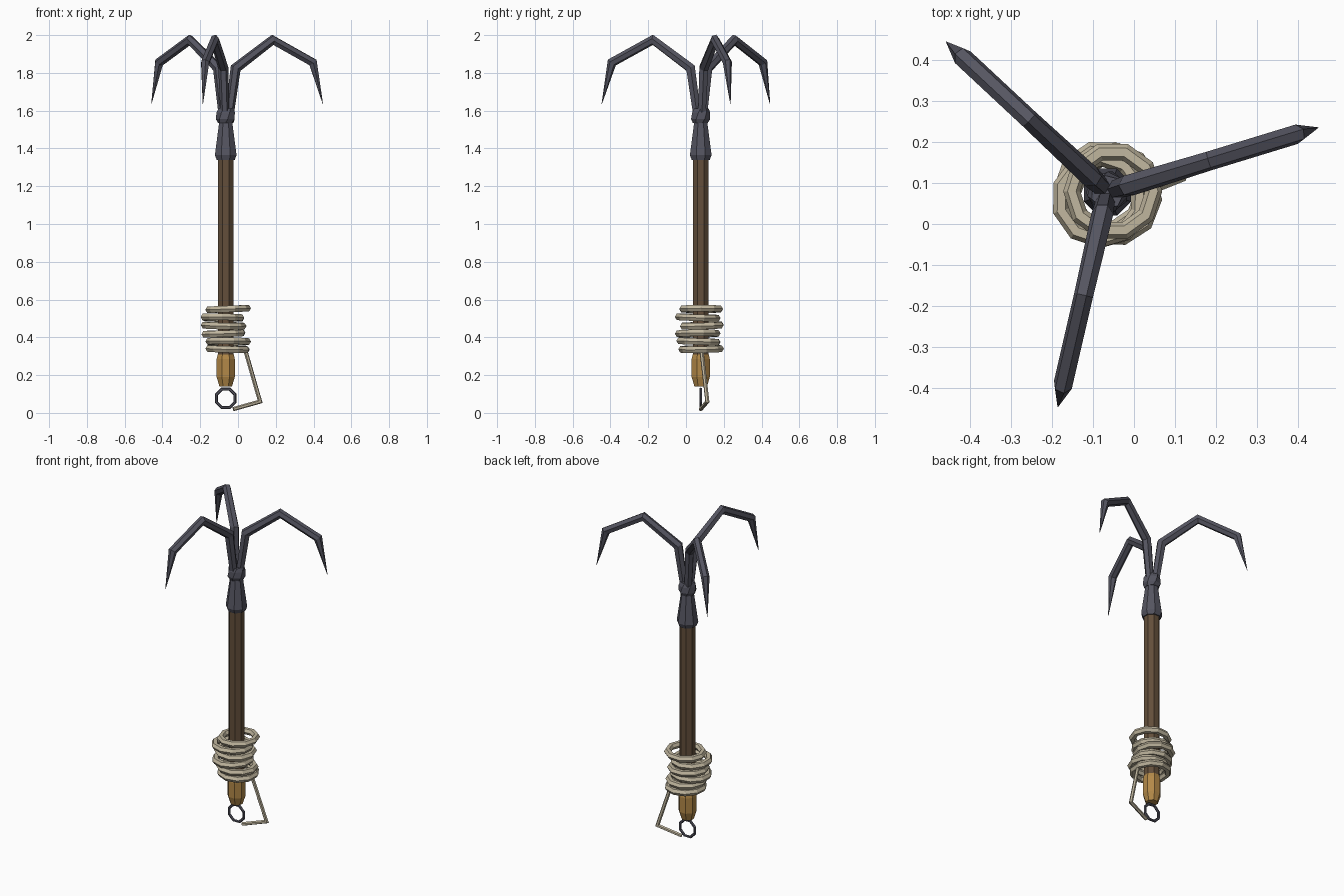
import bpy, math
from mathutils import Vector

if "Cube" in bpy.data.objects:
    bpy.data.objects.remove(bpy.data.objects["Cube"])

CX, CY = -0.065, 0.078  # shaft axis


def material(name, rgb):
    m = bpy.data.materials.new(name)
    m.diffuse_color = (*rgb, 1)
    m.use_nodes = True
    m.node_tree.nodes["Principled BSDF"].inputs["Base Color"].default_value = m.diffuse_color
    return m


METAL = material("dark metal", (0.09, 0.09, 0.118))
WOOD = material("brown wood", (0.125, 0.078, 0.043))
GRIP = material("golden wood", (0.45, 0.25, 0.065))
ROPE = material("pale rope", (0.53, 0.47, 0.345))


def make(name, verts, faces, mat):
    me = bpy.data.meshes.new(name)
    me.from_pydata(verts, [], faces)
    me.materials.append(mat)
    ob = bpy.data.objects.new(name, me)
    bpy.context.collection.objects.link(ob)
    return ob


def bridge(rows, n, closed=False):
    """Quads between successive rings of n vertices, capped when open."""
    faces = []
    for i in range(rows if closed else rows - 1):
        a, b = i * n, ((i + 1) % rows) * n
        for j in range(n):
            k = (j + 1) % n
            faces.append((a + j, a + k, b + k, b + j))
    if not closed:
        faces.append(tuple(reversed(range(n))))
        faces.append(tuple(range((rows - 1) * n, rows * n)))
    return faces


def lathe(name, profile, n, mat, turn=0.0, twist=0.0):
    """Faceted turned part on the shaft axis from (radius, z) pairs."""
    verts = []
    for i, (r, z) in enumerate(profile):
        for j in range(n):
            a = 2 * math.pi * j / n + turn + i * twist
            verts.append((CX + r * math.cos(a), CY + r * math.sin(a), z))
    return make(name, verts, bridge(len(profile), n), mat)


def tube(name, pts, radii, n, side, mat, closed=False, turn=0.0):
    """Mitred sweep along a planar path; side is the plane normal."""
    pts = [Vector(p) for p in pts]
    s = Vector(side).normalized()
    verts, m = [], len(pts)
    for i, p in enumerate(pts):
        nxt = pts[(i + 1) % m] - p if closed or i < m - 1 else p - pts[i - 1]
        prv = p - pts[i - 1] if closed or i > 0 else nxt
        t = (nxt.normalized() + prv.normalized()).normalized()
        mitre = 1 / max(0.5, t.dot(nxt.normalized()))
        out = t.cross(s)
        for j in range(n):
            a = 2 * math.pi * j / n + turn
            verts.append(p + radii[i] * (math.cos(a) * mitre * out + math.sin(a) * s))
    # ring order runs out -> side, so the winding is reversed
    faces = [tuple(reversed(f)) for f in bridge(m, n, closed)]
    return make(name, verts, faces, mat)


def fix_normals(ob):
    import bmesh
    bm = bmesh.new()
    bm.from_mesh(ob.data)
    bmesh.ops.recalc_face_normals(bm, faces=bm.faces)
    bm.to_mesh(ob.data)
    bm.free()


# Shaft, grip and metal head
E = math.pi / 8
lathe("shaft", [(0.045, 0.28), (0.045, 1.36)], 8, WOOD, E)
lathe("grip", [(0.036, 0.14), (0.052, 0.19), (0.052, 0.285), (0.046, 0.31)], 8, GRIP, E)
lathe("socket", [(0.052, 1.34), (0.062, 1.365), (0.038, 1.535), (0.036, 1.56)], 8, METAL, E)
lathe("collar", [(0.042, 1.535), (0.052, 1.555), (0.05, 1.59), (0.042, 1.612)],
      7, METAL, 0.2, math.pi / 14)

# Three curved hooks
hook = [(0.016, 1.55), (0.055, 1.825), (0.26, 1.975), (0.483, 1.855), (0.538, 1.635)]
for k in range(3):
    a = math.radians(17 + 120 * k)
    c, s = math.cos(a), math.sin(a)
    pts = [(CX + r * c, CY + r * s, z) for r, z in hook]
    tube(f"hook_{k + 1}", pts, [0.023, 0.027, 0.024, 0.024, 0.001], 6,
         (-s, c, 0), METAL, turn=0.3)

# Hanging ring at the bottom
ring = [(CX + 0.053 * math.cos(math.pi * i / 4 + E), CY,
         0.077 + 0.053 * math.sin(math.pi * i / 4 + E)) for i in range(8)]
tube("end_ring", ring, [0.008] * 8, 6, (0, 1, 0), METAL, closed=True)

# Stacked rope coils: centre x, centre y, height
coils = [(-0.052, 0.08, 0.55), (-0.082, 0.062, 0.505), (-0.076, 0.084, 0.462),
         (-0.077, 0.062, 0.42), (-0.052, 0.066, 0.378), (-0.055, 0.08, 0.338)]
for k, (x, y, z) in enumerate(coils):
    pts = []
    for i in range(10):
        a = math.pi * i / 5 + 0.3 * k
        pts.append((x + 0.1 * math.cos(a), y + 0.1 * math.sin(a),
                    z + 0.004 * math.cos(a + 2 * k)))
    tube(f"rope_coil_{k + 1}", pts, [0.02] * 10, 6, (0, 0, 1), ROPE, closed=True)

# Loose rope end threaded to the ring
tail = [Vector((0.035, 0.08, 0.345)), Vector((0.117, 0.113, 0.06)), Vector((-0.025, 0.078, 0.02))]
tube("rope_tail", tail, [0.011] * 3, 6,
     (tail[1] - tail[0]).cross(tail[2] - tail[1]), ROPE)

for ob in bpy.context.collection.objects:
    fix_normals(ob)
